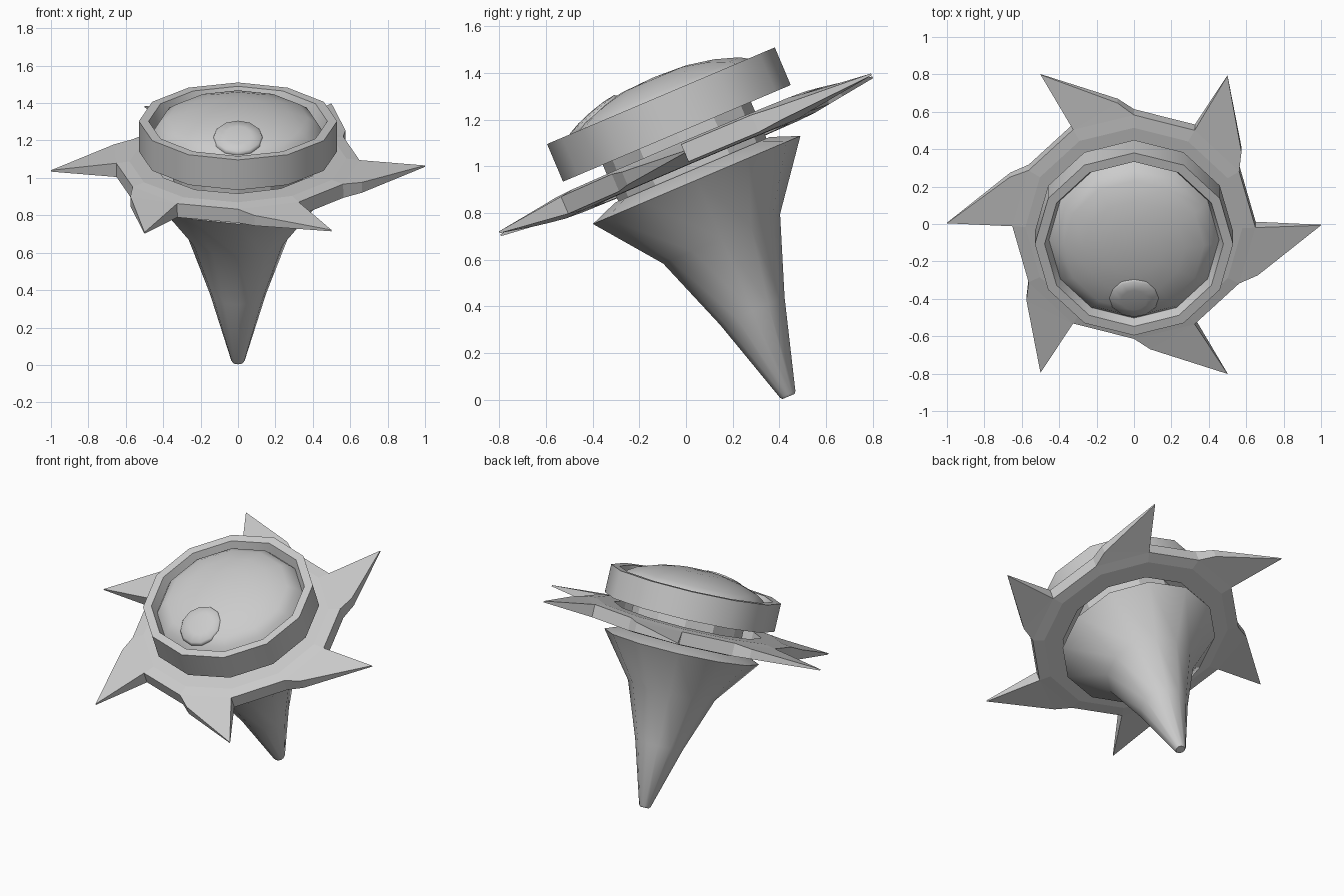
import bpy, bmesh, math
from mathutils import Matrix, Vector

if "Cube" in bpy.data.objects:
    bpy.data.objects.remove(bpy.data.objects["Cube"])

SIDES = 12
# Shared frame: everything sits on one axis tilted back to front
FRAME = Matrix.Translation((0, 0, 1.05)) @ Matrix.Rotation(math.radians(23), 4, 'X')

grey = bpy.data.materials.new("plain_grey")
grey.diffuse_color = (0.6, 0.6, 0.6, 1)
grey.use_nodes = True
grey.node_tree.nodes["Principled BSDF"].inputs["Base Color"].default_value = grey.diffuse_color


def finish(name, bm, matrix, smooth_angle=None):
    bmesh.ops.recalc_face_normals(bm, faces=bm.faces)
    bm.transform(matrix)
    mesh = bpy.data.meshes.new(name)
    bm.to_mesh(mesh)
    bm.free()
    mesh.materials.append(grey)
    ob = bpy.data.objects.new(name, mesh)
    bpy.context.collection.objects.link(ob)
    if smooth_angle:
        bpy.ops.object.select_all(action='DESELECT')
        ob.select_set(True)
        bpy.context.view_layer.objects.active = ob
        bpy.ops.object.shade_smooth_by_angle(angle=math.radians(smooth_angle))
    return ob


def lathe(name, profile, matrix=FRAME, smooth_angle=None, closed=False):
    """Spin (radius, height) points; radius 0 makes a pole."""
    bm = bmesh.new()
    rings = []
    for r, z in profile:
        if r == 0:
            rings.append([bm.verts.new((0, 0, z))] * SIDES)
        else:
            rings.append([bm.verts.new((r * math.cos(2 * math.pi * i / SIDES),
                                        r * math.sin(2 * math.pi * i / SIDES), z))
                          for i in range(SIDES)])
    pairs = list(zip(rings, rings[1:]))
    if closed:
        pairs.append((rings[-1], rings[0]))
    for a, b in pairs:
        for i in range(SIDES):
            j = (i + 1) % SIDES
            bm.faces.new(list(dict.fromkeys((a[i], a[j], b[j], b[i]))))
    return finish(name, bm, matrix, smooth_angle)


# Tapered horn-shaped base
lathe("cone_base", [(0, -0.07), (0.36, -0.07), (0.483, -0.117), (0.272, -0.391),
                    (0.15, -0.728), (0.036, -1.115), (0.028, -1.125), (0, -1.125)],
      smooth_angle=40)

# Neck joining base and cap
lathe("neck", [(0.345, -0.09), (0.345, 0.11)])

# Cap ring with raised lip
lathe("cap_ring", [(0.33, 0.1), (0.53, 0.1), (0.53, 0.275), (0.478, 0.275), (0.455, 0.215)],
      smooth_angle=40)

# Low dome inside the ring
lathe("dome", [(0.455, 0.215), (0.425, 0.263), (0.375, 0.295), (0.27, 0.33),
               (0.15, 0.353), (0, 0.36)], smooth_angle=60)

# Small round button on the front of the dome
button_frame = Matrix.Translation((0, -0.395, 1.215)) @ Matrix.Rotation(math.radians(41), 4, 'X')
lathe("dome_button", [(0.125, -0.03), (0.137, -0.005), (0.125, 0.012), (0.07, 0.02), (0, 0.023)],
      button_frame, smooth_angle=60)

# Six-spiked plate around the neck
bm = bmesh.new()


def point(r, deg, z):
    a = math.radians(deg)
    return bm.verts.new((r * math.cos(a), r * math.sin(a), z))


layers = []
for s in (1, -1):
    hole = [point(0.46, -30 * i, 0.05 * s) for i in range(12)]
    flat = [point(0.58, -30 * i, 0.05 * s) for i in range(12)]
    base = [point(0.65, -30 * i, 0.04 * s) for i in range(12)]
    outline = []
    for i in range(12):
        j = (i + 1) % 12
        bm.faces.new((hole[i], hole[j], flat[j], flat[i]))
        bm.faces.new((flat[i], flat[j], base[j], base[i]))
        outline.append(base[i])
        if i % 2 == 0:
            tip = point(1.0, -30 * i, 0.004 * s)
            bend = point(0.72, -30 * i - 23, 0.03 * s)
            bm.faces.new((base[i], tip, bend))
            bm.faces.new((base[i], bend, base[j]))
            outline += [tip, bend]
    layers.append((hole, outline))
for top, bottom in zip(*layers):
    for i in range(len(top)):
        j = (i + 1) % len(top)
        bm.faces.new((top[i], top[j], bottom[j], bottom[i]))
finish("spiked_plate", bm, FRAME @ Matrix.Rotation(math.radians(-0.8), 4, 'Y'))
